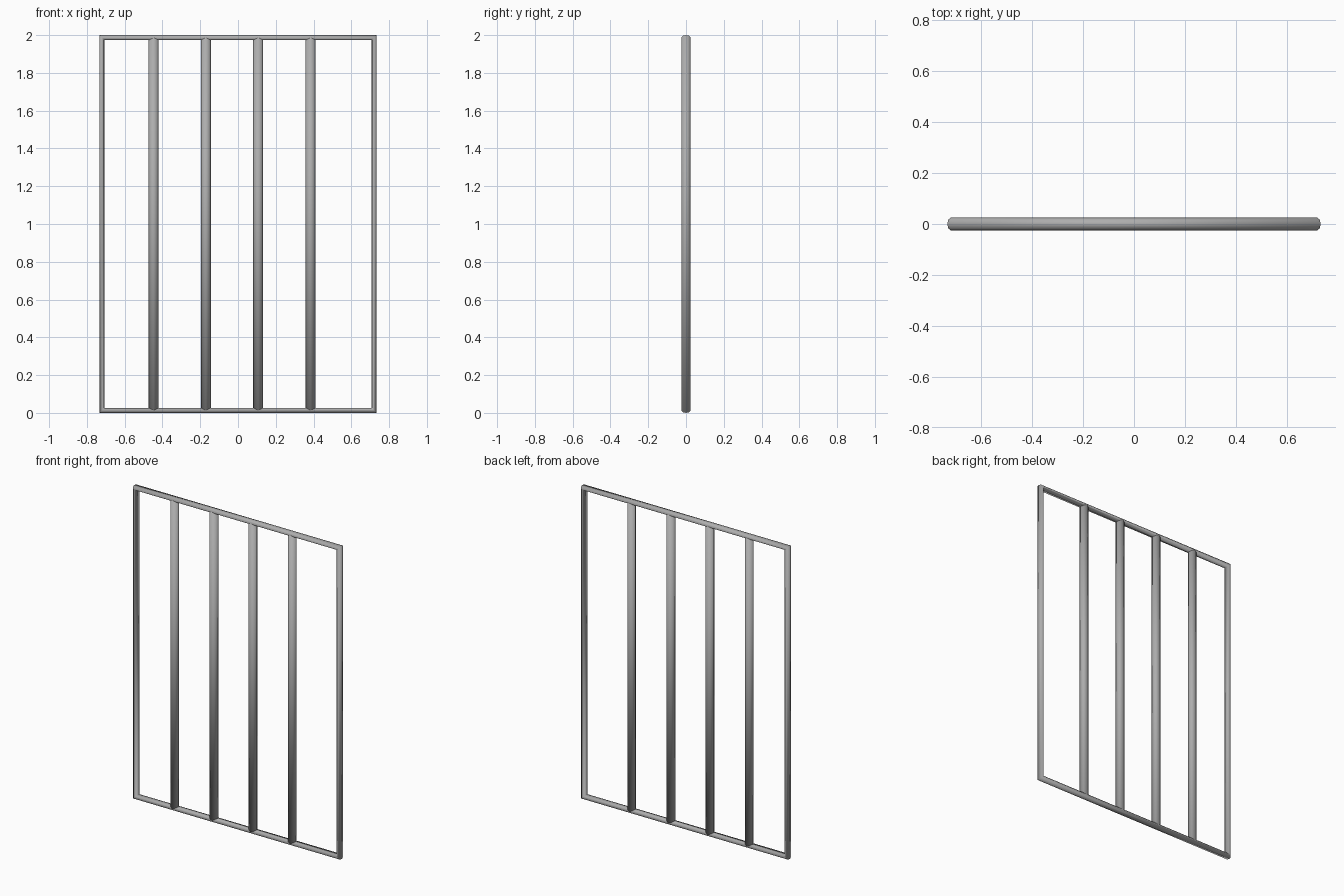
import bpy, bmesh, math

cube = bpy.data.objects.get("Cube")
if cube:
    bpy.data.objects.remove(cube, do_unlink=True)

HALF_W, HEIGHT = 0.733, 2.0      # outer size of the frame
RAIL_IN, DEPTH = 0.0133, 0.025   # half thickness of the rails, in plane and in depth
SIDES = 8

steel = bpy.data.materials.new("grey_steel")
steel.use_nodes = True
colour = (0.42, 0.42, 0.42, 1)
steel.diffuse_color = colour
steel.node_tree.nodes["Principled BSDF"].inputs["Base Color"].default_value = colour


def finish(bm, name):
    bmesh.ops.recalc_face_normals(bm, faces=bm.faces)
    for f in bm.faces:
        f.smooth = True
    mesh = bpy.data.meshes.new(name)
    bm.to_mesh(mesh)
    bm.free()
    mesh.materials.append(steel)
    obj = bpy.data.objects.new(name, mesh)
    bpy.context.collection.objects.link(obj)
    return obj


def bridge(bm, a, b):
    for i in range(SIDES):
        j = (i + 1) % SIDES
        bm.faces.new((a[i], a[j], b[j], b[i]))


angles = [2 * math.pi * i / SIDES for i in range(SIDES)]

# Frame: one flattened tube swept round a rectangle with mitred corners
bm = bmesh.new()
rings = []
for sx, sz in ((-1, -1), (1, -1), (1, 1), (-1, 1)):
    ring = []
    for a in angles:
        out = RAIL_IN * (math.cos(a) - 1)
        ring.append(bm.verts.new((sx * (HALF_W + out), DEPTH * math.sin(a),
                                  HEIGHT / 2 + sz * (HEIGHT / 2 + out))))
    rings.append(ring)
for k in range(4):
    bridge(bm, rings[k], rings[(k + 1) % 4])
finish(bm, "outer_frame")

# Upright bars, capped at the centre line of the rails
for n in range(4):
    x = -0.447 + 0.277 * n
    bm = bmesh.new()
    ends = [[bm.verts.new((x + 0.0265 * math.cos(a), DEPTH * math.sin(a), z))
             for a in angles] for z in (RAIL_IN, HEIGHT - RAIL_IN)]
    bridge(bm, *ends)
    for ring in ends:
        bm.faces.new(ring)
    finish(bm, f"upright_bar_{n + 1}")
